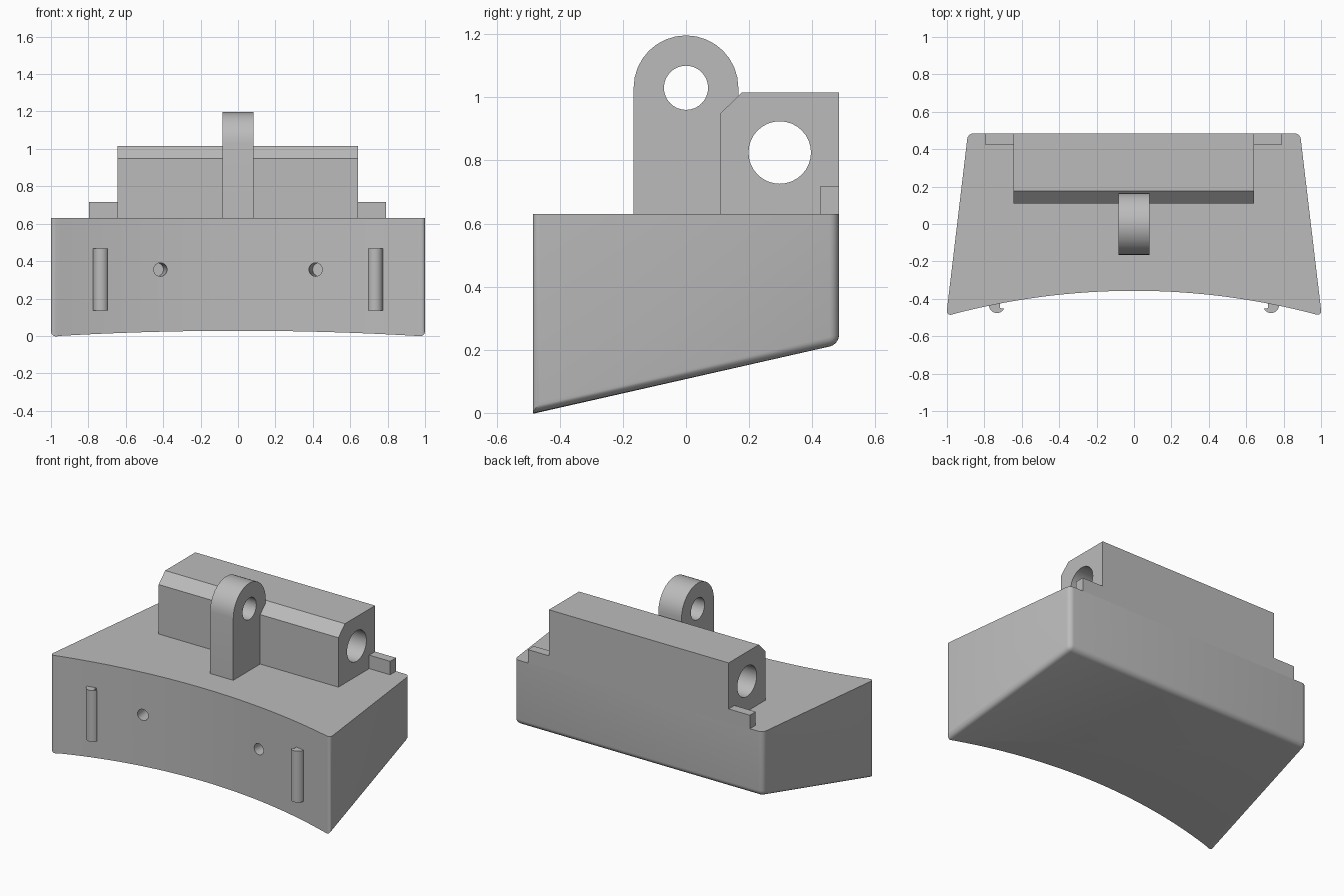
import bpy, bmesh, math
from mathutils import Vector, Matrix

default = bpy.data.objects.get("Cube")
if default:
    bpy.data.objects.remove(default, do_unlink=True)

grey = bpy.data.materials.new("plain grey")
grey.use_nodes = True
COLOUR = (0.5, 0.5, 0.5, 1)
grey.diffuse_color = COLOUR
grey.node_tree.nodes["Principled BSDF"].inputs["Base Color"].default_value = COLOUR


def add_object(name, bm):
    bmesh.ops.recalc_face_normals(bm, faces=bm.faces)
    mesh = bpy.data.meshes.new(name)
    bm.to_mesh(mesh)
    bm.free()
    mesh.materials.append(grey)
    obj = bpy.data.objects.new(name, mesh)
    bpy.context.collection.objects.link(obj)
    return obj


def prism(outline, offset):
    """Extrude a closed outline of 3D points along an offset."""
    bm = bmesh.new()
    face = bm.faces.new([bm.verts.new(p) for p in outline])
    moved = bmesh.ops.extrude_face_region(bm, geom=[face], use_keep_orig=True)["geom"]
    verts = [v for v in moved if isinstance(v, bmesh.types.BMVert)]
    bmesh.ops.translate(bm, verts=verts, vec=offset)
    return bm


def side_prism(name, profile, x0, x1):
    """Extrude a (y, z) profile from x0 to x1."""
    return add_object(name, prism([(x0, y, z) for y, z in profile], (x1 - x0, 0, 0)))


def arc(cx, cy, r, start, end, steps):
    angles = [math.radians(start + (end - start) * i / steps) for i in range(steps + 1)]
    return [(cx + r * math.cos(a), cy + r * math.sin(a)) for a in angles]


def activate(obj):
    bpy.ops.object.select_all(action="DESELECT")
    obj.select_set(True)
    bpy.context.view_layer.objects.active = obj


def drill(obj, centre, axis, radius, length):
    """Cut a round hole centred on a point."""
    bm = bmesh.new()
    turn = Vector(axis).to_track_quat("Z", "Y").to_matrix().to_4x4()
    bmesh.ops.create_cone(bm, cap_ends=True, segments=32, radius1=radius, radius2=radius,
                          depth=length, matrix=Matrix.Translation(centre) @ turn)
    cutter = add_object("hole_cutter", bm)
    cutter.hide_render = True
    mod = obj.modifiers.new("hole", "BOOLEAN")
    mod.operation, mod.solver, mod.object = "DIFFERENCE", "EXACT", cutter
    activate(obj)
    bpy.ops.object.modifier_apply(modifier=mod.name)
    bpy.data.objects.remove(cutter, do_unlink=True)


def smooth(obj):
    activate(obj)
    bpy.ops.object.shade_smooth_by_angle(angle=math.radians(30))


# Body: tapered plan with a hollow front and a sloping underside
TOP, BACK, HALF, FRONT, SAG = 0.63, 0.485, 1.004, -0.357, 0.135
RADIUS = (HALF ** 2 + SAG ** 2) / (2 * SAG)


def front_y(x):
    return FRONT - RADIUS + math.sqrt(RADIUS ** 2 - x * x)


STEPS = 32
xs = [-HALF + 2 * HALF * i / STEPS for i in range(STEPS + 1)]
plan = [(x, front_y(x)) for x in xs] + [(0.888, BACK), (-0.888, BACK)]
bm = prism([(x, y, 0) for x, y in plan], (0, 0, TOP))
for v in bm.verts:
    if v.co.z < 0.1:
        v.co.z = 0.108 + 0.225 * v.co.y


def is_rounded(edge):
    a, b = (v.co for v in edge.verts)
    low = max(a.z, b.z) < 0.4
    upright = (a - b).xy.length < 0.001
    corner = abs(a.x) > 0.88 and (a.y > 0 or abs(a.x) > HALF - 0.01)
    return (upright and corner) or (low and max(a.y, b.y) > 0)


bmesh.ops.bevel(bm, geom=[e for e in bm.edges if is_rounded(e)], offset=0.03,
                offset_type="OFFSET", segments=5, profile=0.5, affect="EDGES")
body = add_object("body", bm)

# Blind screw holes, square to the hollow front
for s in (-1, 1):
    x = s * 0.415
    inward = Vector((x, front_y(x) - FRONT + RADIUS, 0)).normalized()
    drill(body, Vector((x, front_y(x), 0.355)), inward, 0.036, 0.36)
smooth(body)

# Hinge block with a chamfered front edge and a bore
hinge = side_prism("hinge_block", [(0.11, TOP), (BACK, TOP), (BACK, 1.015),
                                   (0.177, 1.015), (0.11, 0.95)], -0.645, 0.642)
drill(hinge, Vector((0, 0.297, 0.825)), (1, 0, 0), 0.099, 3)
smooth(hinge)

# Round-topped lug with an eye
lug = side_prism("lug", [(-0.166, TOP), (0.166, TOP)] + arc(0, 1.03, 0.166, 0, 180, 16),
                 -0.084, 0.082)
drill(lug, Vector((0, 0, 1.03)), (1, 0, 0), 0.07, 1)
smooth(lug)

# Small stops beside the hinge block
stop_profile = [(0.425, TOP), (BACK, TOP), (BACK, 0.717), (0.425, 0.717)]
side_prism("right_stop", stop_profile, -0.797, -0.645)
side_prism("left_stop", stop_profile, 0.642, 0.792)

# Upright hooks on the front, notched on their inner sides
for s, name in ((-1, "right_hook"), (1, "left_hook")):
    hook = [(0.775, -0.41), (0.775, -0.434)] + arc(0.733, -0.434, 0.042, 0, -155, 12)
    hook += [(0.716, -0.45), (0.716, -0.41)]
    smooth(add_object(name, prism([(s * x, y, 0.135) for x, y in hook], (0, 0, 0.332))))
